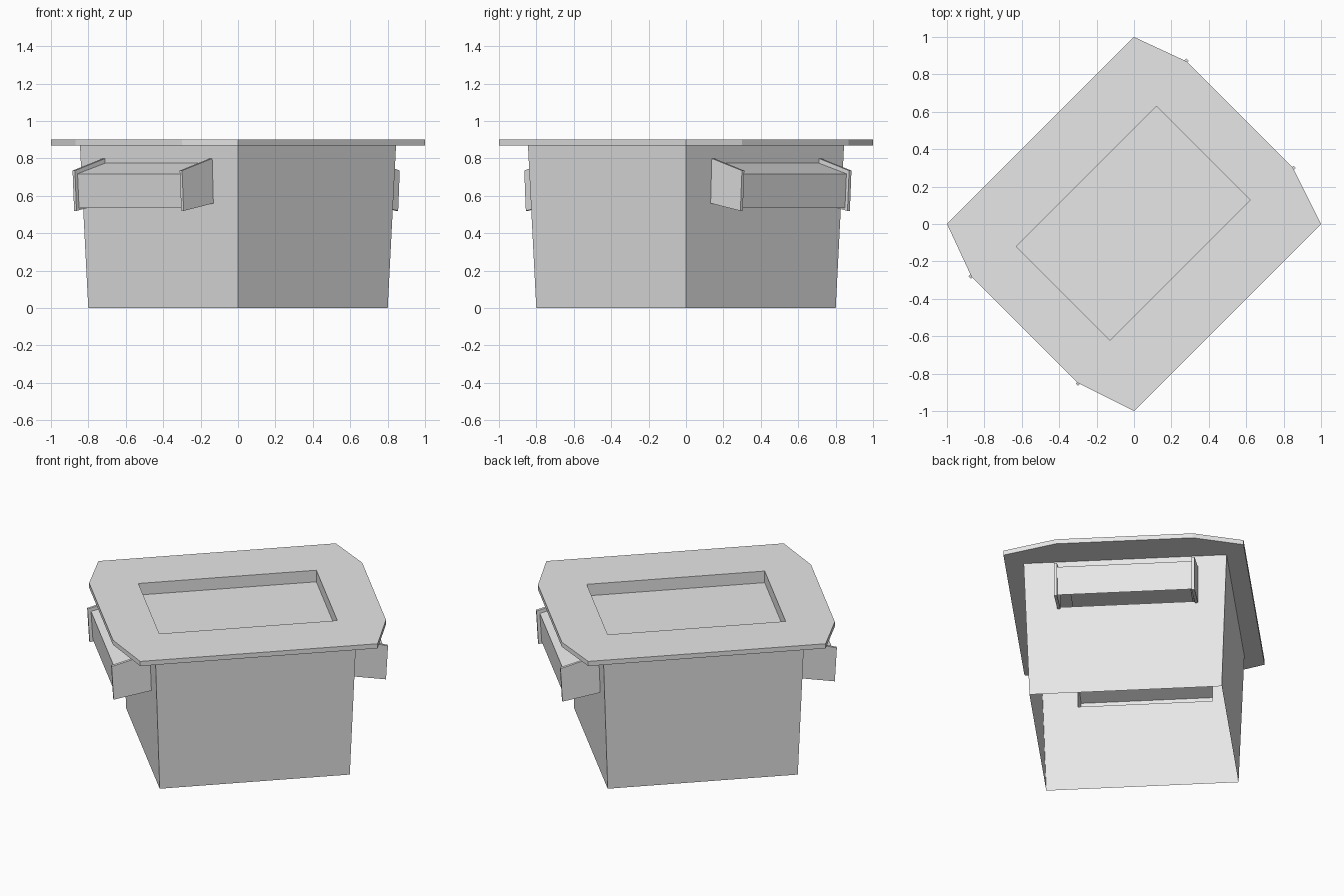
import bpy
import bmesh
from math import radians

old = bpy.data.objects.get("Cube")
if old:
    bpy.data.objects.remove(old)

grey = bpy.data.materials.new("light_grey")
grey.use_nodes = True
grey.diffuse_color = (0.8, 0.8, 0.8, 1)
grey.node_tree.nodes["Principled BSDF"].inputs["Base Color"].default_value = (0.8, 0.8, 0.8, 1)


def make(name, polygons, mirror=False, flip=False, outside=True):
    """Join polygons into one flat-shaded object, turned an eighth to the right."""
    bm = bmesh.new()
    for points in polygons:
        bm.faces.new([bm.verts.new(p) for p in points])
    bmesh.ops.remove_doubles(bm, verts=bm.verts, dist=0.0005)
    if outside:
        bmesh.ops.recalc_face_normals(bm, faces=bm.faces)
    if flip:
        bmesh.ops.reverse_faces(bm, faces=bm.faces)
    mesh = bpy.data.meshes.new(name)
    bm.to_mesh(mesh)
    bm.free()
    mesh.materials.append(grey)
    obj = bpy.data.objects.new(name, mesh)
    bpy.context.collection.objects.link(obj)
    obj.rotation_euler.z = radians(-45)
    if mirror:
        mod = obj.modifiers.new("both_sides", 'MIRROR')
        mod.use_axis = (False, True, False)
    return obj


def band(loop, z0, z1):
    """Upright faces along a closed plan outline."""
    pairs = zip(loop, loop[1:] + loop[:1])
    return [[(*a, z0), (*b, z0), (*b, z1), (*a, z1)] for a, b in pairs]


def prism(profile, x0, x1):
    """Solid with a (y, z) profile between two x positions."""
    pairs = zip(profile, profile[1:] + profile[:1])
    sides = [[(x0, *a), (x1, *a), (x1, *b), (x0, *b)] for a, b in pairs]
    return sides + [[(x, *p) for p in profile] for x in (x0, x1)]


RIM_LOW, RIM_TOP, TRAY_Z = 0.87, 0.90, 0.825
LEFT, RIGHT = -0.41, 0.382      # inner span of the handles
HOLE_LOW, HOLE_TOP = 0.57, 0.775


def half(z):
    """Half width of the tapered body at height z."""
    return 0.566 + 0.0315 * z / RIM_LOW


# Body: open-bottomed tapered walls, two of them with a hand hole
walls = []
low, top = half(0), half(RIM_LOW)
for s in (-1, 1):
    walls.append([(s * low, -low, 0), (s * low, low, 0), (s * top, top, RIM_LOW), (s * top, -top, RIM_LOW)])
    outer = [(-low, s * low, 0), (low, s * low, 0), (top, s * top, RIM_LOW), (-top, s * top, RIM_LOW)]
    inner = [(x, s * half(z), z) for x, z in
             ((LEFT, HOLE_LOW), (RIGHT, HOLE_LOW), (RIGHT, HOLE_TOP), (LEFT, HOLE_TOP))]
    for i in range(4):
        j = (i + 1) % 4
        walls.append([outer[i], outer[j], inner[j], inner[i]])
make("body", walls)

# Rim: flat plate widened over the handles, with a rectangular opening
C = 0.707
bump = [(-C, C), (-0.417, 0.813), (0.389, 0.813), (C, C)]
edge = bump + [(x, -y) for x, y in reversed(bump)]
X0, X1, Y = -0.36, 0.348, 0.53
opening = [(X0, Y), (X1, Y), (X1, -Y), (X0, -Y)]
pieces = [edge[0:4] + [opening[1], opening[0]],
          edge[3:5] + [opening[2], opening[1]],
          edge[4:8] + [opening[3], opening[2]],
          [edge[7], edge[0], opening[0], opening[3]]]
faces = [[(*p, z) for p in piece] for z in (RIM_LOW, RIM_TOP) for piece in pieces]
faces += band(edge, RIM_LOW, RIM_TOP) + band(opening, RIM_LOW, RIM_TOP)
make("rim", faces)

# Tray: shallow recess hanging in the opening
floor = [[(*p, TRAY_Z) for p in opening]]
make("recessed_tray", band(opening, TRAY_Z, RIM_LOW) + floor, flip=True)

# Handles: a sloping roof and front panel, open underneath, with end plates
section = [(half(HOLE_TOP), HOLE_TOP), (0.803, 0.718), (0.792, 0.535)]
make("handle_cover", [[(LEFT, *a), (LEFT, *b), (RIGHT, *b), (RIGHT, *a)]
                      for a, b in zip(section, section[1:])], mirror=True, outside=False)
plate = [(half(0.80), 0.80), (0.823, 0.735), (0.811, 0.52), (half(0.56), 0.56)]
for name, x in (("handle_end_right", LEFT - 0.018), ("handle_end_left", RIGHT)):
    make(name, prism(plate, x, x + 0.018), mirror=True)
